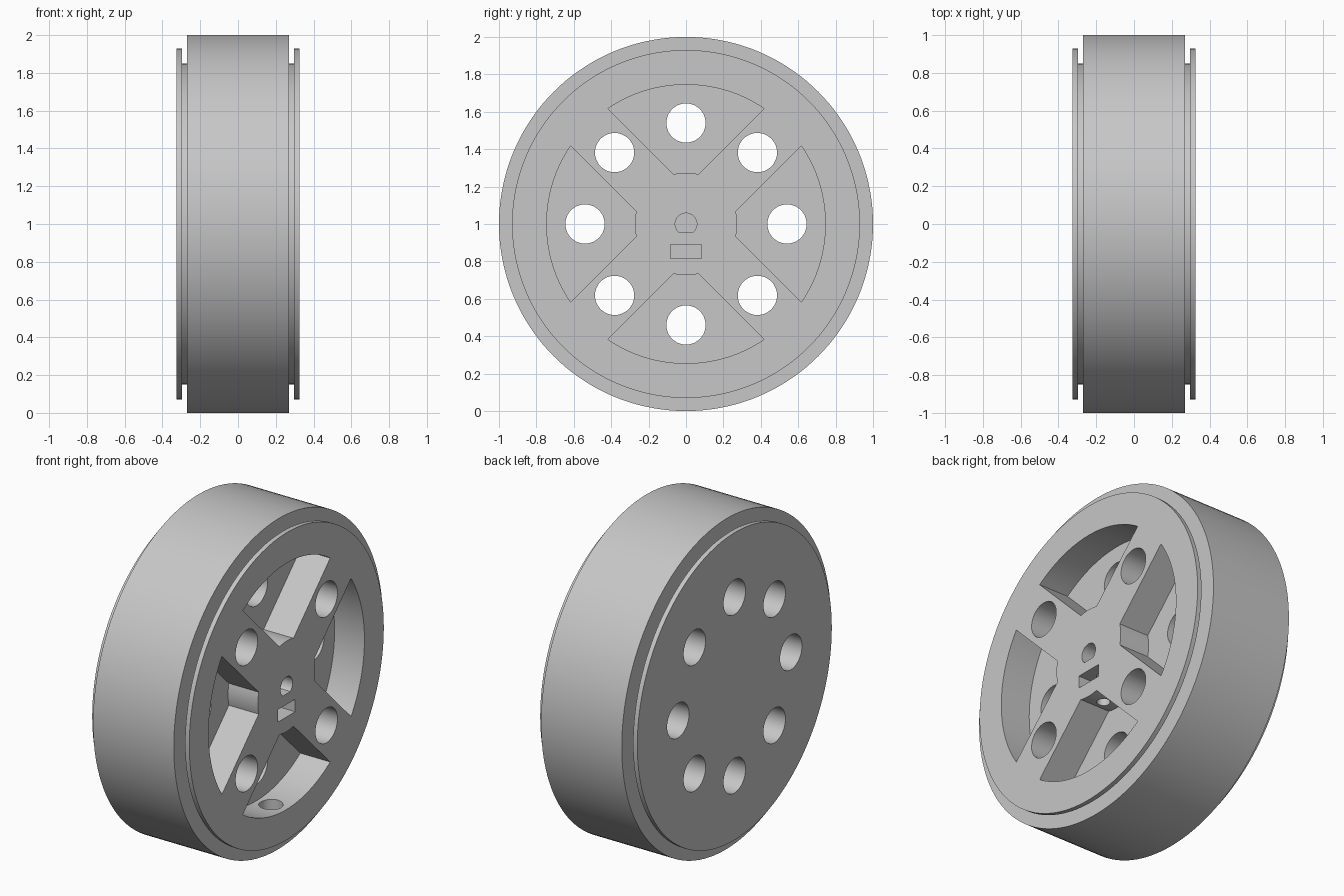
import bpy, bmesh
from math import sin, cos, pi, radians, asin
from mathutils import Matrix, Vector

cube = bpy.data.objects.get("Cube")
if cube:
    bpy.data.objects.remove(cube, do_unlink=True)

CENTRE = Vector((0, 0, 1))
FACE = 0.325            # open face of the wheel
FLOOR = FACE - 0.2      # bottom of the pockets

grey = bpy.data.materials.new("wheel grey")
grey.use_nodes = True
grey.diffuse_color = (0.57, 0.57, 0.57, 1)
grey.node_tree.nodes["Principled BSDF"].inputs["Base Color"].default_value = grey.diffuse_color


def finish(name, bm):
    bmesh.ops.recalc_face_normals(bm, faces=bm.faces)
    mesh = bpy.data.meshes.new(name)
    bm.to_mesh(mesh)
    bm.free()
    mesh.materials.append(grey)
    obj = bpy.data.objects.new(name, mesh)
    obj.location = CENTRE
    bpy.context.collection.objects.link(obj)
    return obj


def activate(obj):
    bpy.ops.object.select_all(action='DESELECT')
    obj.select_set(True)
    bpy.context.view_layer.objects.active = obj


def lathe(name, profile, closed):
    """Turn an (x, radius) profile around the axle."""
    bm = bmesh.new()
    verts = [bm.verts.new((x, 0, r)) for x, r in profile]
    edges = [bm.edges.new(pair) for pair in zip(verts, verts[1:])]
    if closed:
        edges.append(bm.edges.new((verts[-1], verts[0])))
    bmesh.ops.spin(bm, geom=verts + edges, cent=(0, 0, 0), axis=(1, 0, 0),
                   angle=2 * pi, steps=144)
    bmesh.ops.remove_doubles(bm, verts=bm.verts, dist=1e-4)
    bmesh.ops.holes_fill(bm, edges=[e for e in bm.edges if e.is_boundary], sides=0)
    return finish(name, bm)


def prism(name, outline, x0, x1):
    """Extrude a (y, z) outline along the axle."""
    bm = bmesh.new()
    face = bm.faces.new([bm.verts.new((x0, y, z)) for y, z in outline])
    new = bmesh.ops.extrude_face_region(bm, geom=[face])["geom"]
    moved = [g for g in new if isinstance(g, bmesh.types.BMVert)]
    bmesh.ops.translate(bm, verts=moved, vec=(x1 - x0, 0, 0))
    return finish(name, bm)


def arc(radius, start, end, steps):
    angles = [start + (end - start) * i / steps for i in range(steps + 1)]
    return [(radius * cos(a), radius * sin(a)) for a in angles]


def circle(radius, y=0, z=0, sides=48):
    return [(y + p, z + q) for p, q in arc(radius, 0, 2 * pi, sides)[:-1]]


def radial_hole(name, radius, z0, z1):
    """Round cutter pointing down from the axle."""
    bm = bmesh.new()
    move = Matrix.Translation((FACE - 0.105, 0, (z0 + z1) / 2))
    bmesh.ops.create_cone(bm, cap_ends=True, segments=32, radius1=radius,
                          radius2=radius, depth=abs(z1 - z0), matrix=move)
    return finish(name, bm)


# Tyre and the flanged hub it sits on
tyre = lathe("tyre", [(-0.27, 0.85), (-0.27, 1), (0.27, 1), (0.27, 0.85)], True)
hub = lathe("hub", [(-FACE, 0.93), (-0.297, 0.93), (-0.297, 0.85),
                    (0.297, 0.85), (0.297, 0.93), (FACE, 0.93)], False)

cutters = []

# Four pockets that leave a diagonal cross of spokes
outer, inner, half_spoke = 0.745, 0.274, 0.141
a_out = radians(45) - asin(half_spoke / outer)
a_in = radians(45) - asin(half_spoke / inner)
for k in range(4):
    mid = k * pi / 2
    outline = arc(outer, mid - a_out, mid + a_out, 36) + arc(inner, mid + a_in, mid - a_in, 10)
    cutters.append(prism("pocket_cutter", outline, FLOOR, FACE + 0.1))

# Ring of eight through holes
for k in range(8):
    a = k * pi / 4
    cutters.append(prism("hole_cutter", circle(0.105, 0.54 * cos(a), 0.54 * sin(a)), -0.5, 0.5))

# D-shaped axle socket and nut slot
flat = asin(0.045 / 0.058)
cutters.append(prism("axle_cutter", arc(0.058, -flat, pi + flat, 36), FACE - 0.25, FACE + 0.1))
cutters.append(prism("slot_cutter", [(-0.083, -0.185), (0.083, -0.185), (0.083, -0.11), (-0.083, -0.11)],
                     FACE - 0.19, FACE + 0.1))

# Set screw hole in the hub and its access hole in the rim
cutters.append(radial_hole("screw_cutter", 0.037, -0.02, -0.4))
cutters.append(radial_hole("access_cutter", 0.067, -0.6, -0.849))

for cutter in cutters:
    cutter.hide_render = True
    mod = hub.modifiers.new("cut", 'BOOLEAN')
    mod.operation = 'DIFFERENCE'
    mod.solver = 'EXACT'
    mod.object = cutter
    activate(hub)
    bpy.ops.object.modifier_apply(modifier=mod.name)
    bpy.data.objects.remove(cutter, do_unlink=True)

for obj in (tyre, hub):
    activate(obj)
    bpy.ops.object.shade_smooth_by_angle(angle=radians(30))
